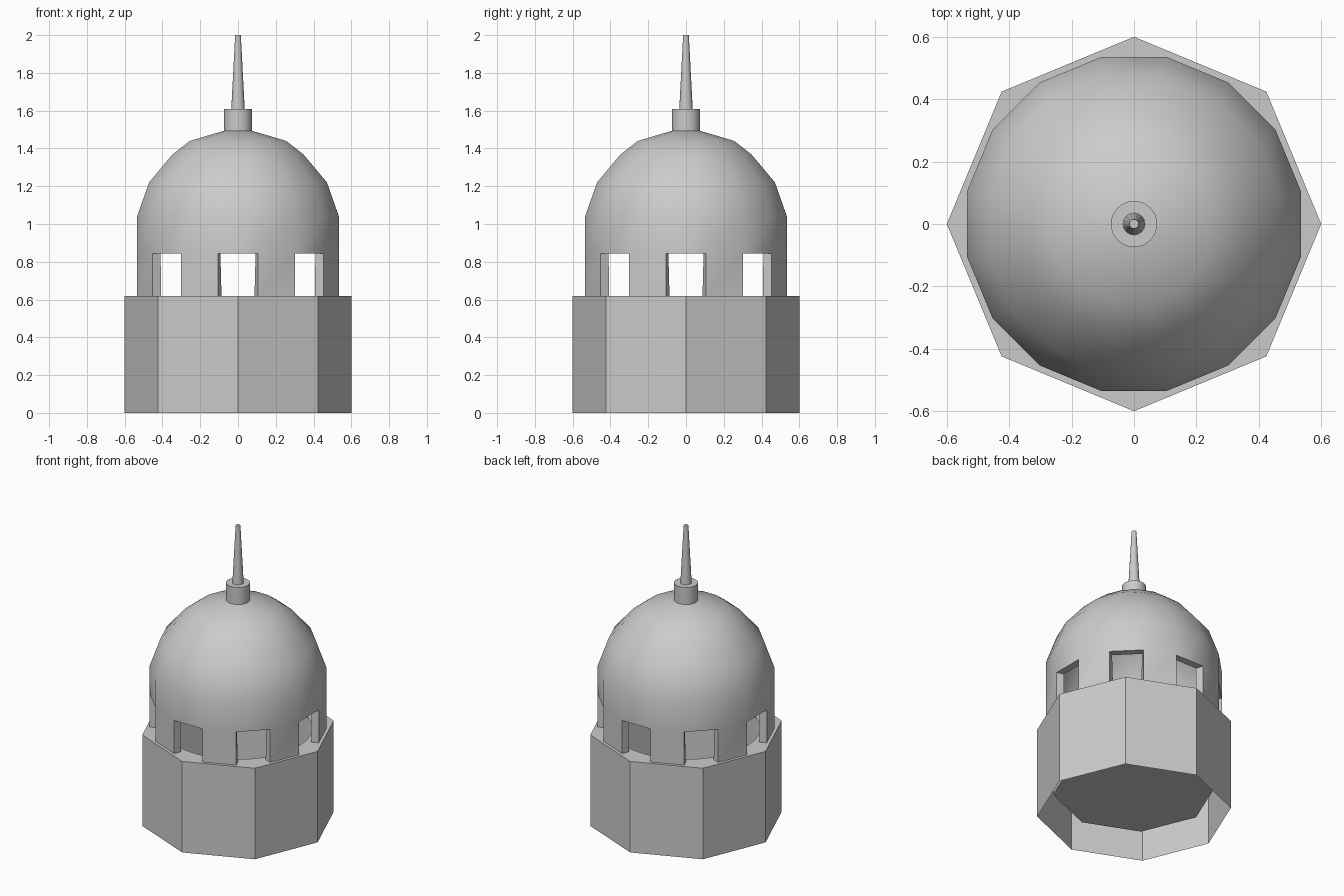
import bpy, bmesh
from math import pi, cos, sin, radians

if "Cube" in bpy.data.objects:
    bpy.data.objects.remove(bpy.data.objects["Cube"])


def finish(bm, name):
    mesh = bpy.data.meshes.new(name)
    bm.to_mesh(mesh)
    bm.free()
    ob = bpy.data.objects.new(name, mesh)
    bpy.context.collection.objects.link(ob)
    return ob


def smooth(ob):
    bpy.ops.object.select_all(action='DESELECT')
    ob.select_set(True)
    bpy.context.view_layer.objects.active = ob
    for m in list(ob.modifiers):
        bpy.ops.object.modifier_apply(modifier=m.name)
    bpy.ops.object.shade_smooth_by_angle(angle=radians(30))


def ring(n, r, z, octagon=False, turn=0.0):
    pts = []
    for i in range(n):
        a = 2 * pi * i / n + turn
        k = r
        if octagon:
            k = r * cos(pi / 8) / cos((2 * pi * (i % (n // 8)) / n) - pi / 8)
        pts.append((k * cos(a), k * sin(a), z))
    return pts


def loft(rings, cap_start=False, cap_end=False, skip=None):
    bm = bmesh.new()
    loops = [[bm.verts.new(p) for p in r] for r in rings]
    n = len(loops[0])
    for k, (a, b) in enumerate(zip(loops, loops[1:])):
        for i in range(n):
            if skip and skip(k, i):
                continue
            j = (i + 1) % n
            bm.faces.new((a[i], a[j], b[j], b[i]))
    if cap_start:
        bm.faces.new(loops[0][::-1])
    if cap_end:
        bm.faces.new(loops[-1])
    return bm


# Octagonal base: open underneath, round opening on top, raised inner floor
N = 32
base = finish(loft([
    ring(N, 0.60, 0.0, True),
    ring(N, 0.60, 0.62, True),
    ring(N, 0.46, 0.62),
    ring(N, 0.50, 0.60, True),
    ring(N, 0.50, 0.15, True)], cap_end=True), "base")

# Sixteen-sided drum and dome, with every second drum face left open as a window
profile = [(0.545, 0.62), (0.545, 0.845), (0.545, 1.04), (0.48, 1.22),
           (0.355, 1.367), (0.26, 1.44), (0.07, 1.495)]
dome = finish(loft([ring(16, r, z, turn=-pi / 16) for r, z in profile],
                   cap_end=True, skip=lambda k, i: k == 0 and i % 2 == 0),
              "dome")
wall = dome.modifiers.new("wall", 'SOLIDIFY')
wall.thickness = 0.05
wall.offset = -1
smooth(dome)

# Collar under the spire
collar = finish(loft([ring(32, 0.074, 1.48), ring(32, 0.074, 1.61)],
                     True, True), "collar")
smooth(collar)

# Tapered spire
spire = finish(loft([ring(16, 0.036, 1.60), ring(16, 0.015, 2.0)],
                    True, True), "spire")
smooth(spire)
